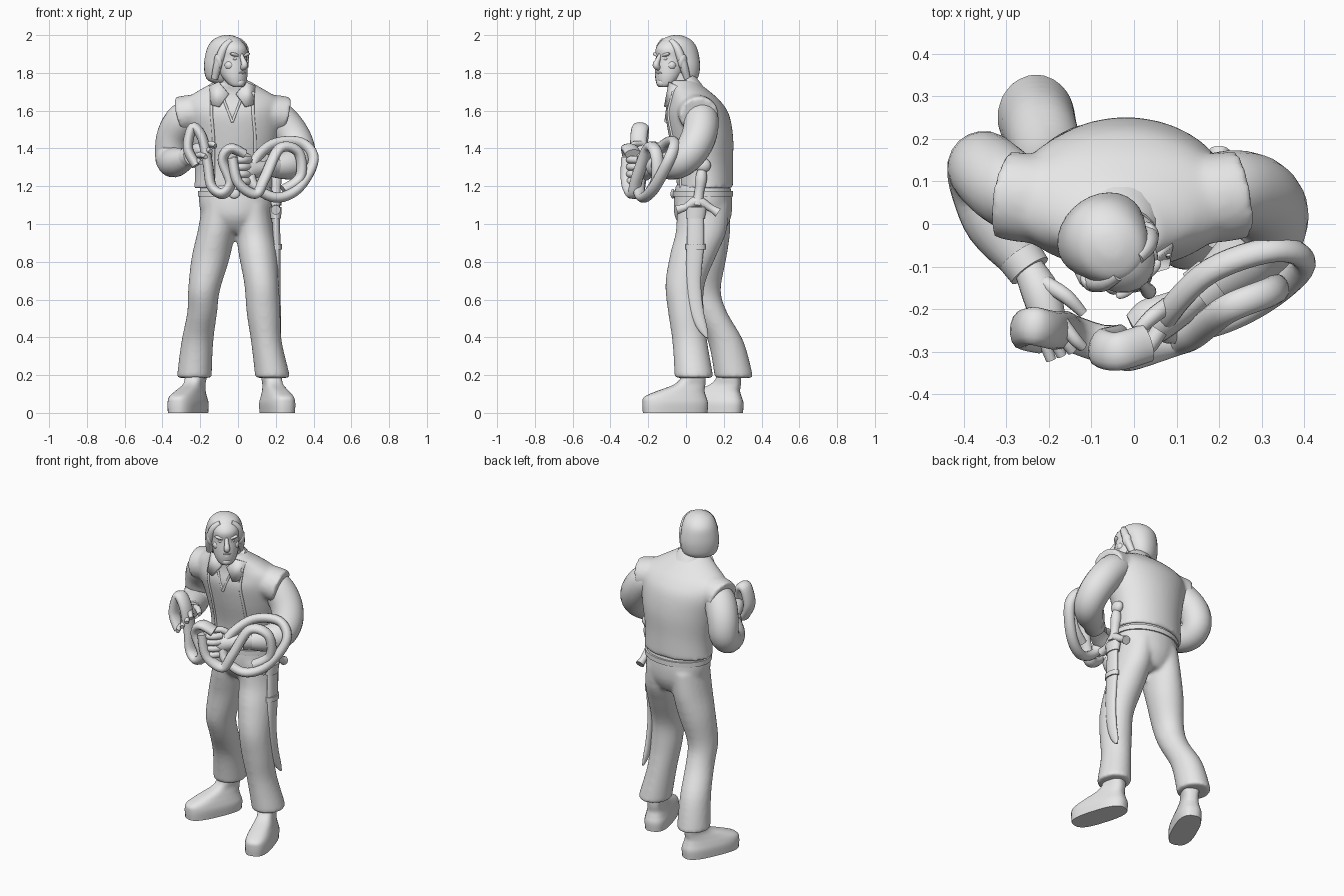
import bpy
import bmesh
from math import cos, sin, sqrt, tau, radians
from mathutils import Vector, Matrix

if "Cube" in bpy.data.objects:
    bpy.data.objects.remove(bpy.data.objects["Cube"], do_unlink=True)

clay = bpy.data.materials.new("plain_grey")
clay.use_nodes = True
grey = (0.8, 0.8, 0.8, 1)
clay.diffuse_color = grey
clay.node_tree.nodes["Principled BSDF"].inputs["Base Color"].default_value = grey


def finish(name, bm):
    """Turn a bmesh into a smooth shaded grey object."""
    bmesh.ops.recalc_face_normals(bm, faces=bm.faces)
    mesh = bpy.data.meshes.new(name)
    bm.to_mesh(mesh)
    bm.free()
    mesh.materials.append(clay)
    obj = bpy.data.objects.new(name, mesh)
    bpy.context.collection.objects.link(obj)
    bpy.ops.object.select_all(action="DESELECT")
    obj.select_set(True)
    bpy.context.view_layer.objects.active = obj
    bpy.ops.object.shade_smooth_by_angle(angle=radians(50))
    return obj


def fuse(parts, rounding):
    """Melt overlapping parts into one continuous skin."""
    bpy.ops.object.select_all(action="DESELECT")
    for part in parts:
        part.select_set(True)
    bpy.context.view_layer.objects.active = parts[0]
    bpy.ops.object.join()
    skin = parts[0].modifiers.new("skin", "REMESH")
    skin.mode, skin.voxel_size, skin.use_smooth_shade = "VOXEL", 0.01, True
    parts[0].modifiers.new("rounding", "SMOOTH").iterations = rounding


def resample(rows, steps, closed):
    """Catmull-Rom interpolation through rows of equal length."""
    count = len(rows)
    pick = (lambda i: rows[i % count]) if closed else (lambda i: rows[max(0, min(count - 1, i))])
    result = []
    for i in range(count if closed else count - 1):
        a, b, c, d = (pick(i + k) for k in (-1, 0, 1, 2))
        for s in range(steps):
            t = s / steps
            result.append([(2 * q + (r - p) * t + (2 * p - 5 * q + 4 * r - w) * t * t
                            + (3 * q - p - 3 * r + w) * t ** 3) / 2
                           for p, q, r, w in zip(a, b, c, d)])
    if not closed:
        result.append(list(rows[-1]))
    return result


def loft(name, rows, flat=False, closed=False, ref=(0, 1, 0), sides=20, steps=4,
         power=1.0, place=None):
    """Skin ellipses; rows are x, y, z, radius a, radius b in hundredths."""
    rows = [[v / 100 for v in r] for r in resample(rows, steps, closed)]
    centres = [Vector(r[:3]) for r in rows]
    bm, rings, b = bmesh.new(), [], Vector(ref)
    for i, r in enumerate(rows):
        after = centres[(i + 1) % len(rows)] if closed else centres[min(i + 1, len(rows) - 1)]
        before = centres[i - 1] if closed or i else centres[i]
        if flat:
            a, b = Vector((1, 0, 0)), Vector((0, 1, 0))
        else:
            t = (after - before).normalized()
            b = (b - t * b.dot(t)).normalized()
            a = b.cross(t)
        ring = []
        for k in range(sides):
            u = tau * (k + 0.5) / sides
            c, s = (abs(v) ** power * (1 if v > 0 else -1) for v in (cos(u), sin(u)))
            ring.append(bm.verts.new(centres[i] + a * c * r[3] + b * s * r[-1]))
        rings.append(ring)
    for low, high in list(zip(rings, rings[1:])) + ([(rings[-1], rings[0])] if closed else []):
        for k in range(sides):
            j = (k + 1) % sides
            bm.faces.new((low[k], low[j], high[j], high[k]))
    if not closed:
        bm.faces.new(rings[0])
        bm.faces.new(rings[-1])
    if place:
        bm.transform(place)
    return finish(name, bm)


def ball(name, centre, size, place=None, tilt=0):
    bm = bmesh.new()
    bmesh.ops.create_uvsphere(bm, u_segments=16, v_segments=10, radius=1)
    bm.transform(Matrix.Translation(Vector(centre) / 100) @ Matrix.Rotation(radians(tilt), 4, "Y")
                 @ Matrix.Diagonal(Vector(size) / 100).to_4x4())
    if place:
        bm.transform(place)
    return finish(name, bm)


def plate(name, points, thick):
    bm = bmesh.new()
    bm.faces.new([bm.verts.new(Vector(p) / 100) for p in points])
    mod = finish(name, bm).modifiers.new("thickness", "SOLIDIFY")
    mod.thickness, mod.offset = thick, 0


# Trousers, one continuous garment
hips = loft("trousers", [(-1, 10, 95, 7, 9), (-1, 9.5, 98, 13, 12), (-1, 9, 104, 18, 15),
                         (-1, 9, 112, 19.8, 15.5), (-1, 9, 121, 19, 14.5)], flat=True, sides=28)
right_leg = loft("right_leg", [(-23, 25, 18.5, 9.2, 10.2), (-23, 25, 21, 9.2, 10.2), (-21.5, 21, 38, 8.5, 9.5),
                               (-19, 13, 53, 8, 9), (-18, 9, 65, 8.5, 9.5), (-14.5, 10, 82, 10.2, 11.5),
                               (-11.5, 10, 96, 10, 13.5), (-9.5, 9.5, 110, 9.5, 14)], flat=True)
left_leg = loft("left_leg", [(18, 4, 18.5, 9.2, 10.2), (18, 4, 21, 9.2, 10.2), (15, 2, 38, 8.2, 9.3),
                             (13.5, 0, 53, 9, 9.5), (12.5, -0.5, 68, 9.2, 10.5), (10.5, 4, 84, 10.2, 12.5),
                             (9, 8, 96, 10, 13.5), (7.5, 9, 110, 9.5, 14)], flat=True)
fuse([hips, right_leg, left_leg], 14)

# Boots, toes turned outwards
boot = [(0, -6, 0, 7.2, 17.5), (0, -6, 5, 7.4, 17.8), (0, -6, 8.5, 6.6, 16.8), (0, -3, 11.5, 5.6, 13),
        (0, 2, 15, 4.7, 8.4), (0, 4, 19, 5, 6.5), (0, 4, 26, 5, 6.5)]
for side, spot, turn in (("right", (-0.24, 0.19, 0), -24), ("left", (0.19, 0, 0), 17)):
    loft(side + "_boot", boot, flat=True, power=0.72, sides=28,
         place=Matrix.Translation(spot) @ Matrix.Rotation(radians(turn), 4, "Z"))

# Vest, with its shoulders melted in and raised front edges
body = [(-2, 10, 119, 21.5, 15), (-2, 10, 122, 21, 15), (-2, 9.5, 132, 21.2, 15.4),
        (-2, 8, 146, 24, 17), (-3, 6, 158, 26.5, 16.8), (-3, 4.5, 165, 26, 13.8),
        (-3, 2, 170, 19, 10.8), (-3, -1, 174, 12, 8.7), (-3, -2, 176, 9, 7.5)]
vest = loft("vest", body, flat=True, sides=40)
right_cap = loft("right_cap", [(-16, 5, 161, 8, 10), (-25, 6, 159, 9.5, 10.5), (-31, 7, 157.5, 10, 10.5)])
left_cap = loft("left_cap", [(10, 5, 161, 8, 10), (19, 6, 159, 9.5, 10.5), (25.5, 7, 157.5, 10, 10.5)])
fuse([vest, right_cap, left_cap], 12)
for s in (-1, 1):
    loft("vest_edge", [(x + 11 * s, y - b * sqrt(1 - (11 / a) ** 2), z, 0.8)
                       for x, y, z, a, b in body[:-2]], sides=8)
loft("belt", [(-1, 9, 114.5, 20.4, 16), (-1, 9, 117.5, 20.4, 16)], flat=True, sides=32)
ball("belt_buckle", (-2, -7, 116), (3, 1.2, 2.5))

# Shirt sleeves
loft("right_sleeve", [(-22, 6, 158, 9), (-29, 8, 155, 9.3), (-34, 12, 147, 9), (-35.5, 13, 138, 8.5),
                      (-35, 8, 133, 8), (-32, 0, 133, 7.5), (-26, -9, 135, 5)])
loft("left_sleeve", [(15, 6, 158, 9), (22, 8, 155, 9.3), (28.5, 7, 147, 9.3), (32, 3, 139, 9),
                     (31, -3, 133, 8.5), (25, -9, 131, 7.5), (17, -15, 130, 5)])
loft("right_cuff", [(-27, -7.5, 135, 5.5), (-24.5, -11, 136, 5.2)])
loft("left_cuff", [(19, -13.5, 131, 6.2), (15, -16.5, 131, 6)])

# Hands
loft("right_palm", [(-25, -10, 136, 3.5), (-22, -16, 138, 4.5), (-20, -22, 139, 4), (-18, -25, 139, 2.5)])
loft("left_palm", [(16, -16, 130, 3.5), (10, -20, 129, 4.5), (4, -23, 128, 5.5), (0, -25, 128, 4)])
for i in range(4):
    x, z = -12 - 2.5 * i, 142.5 - 3 * i
    loft("right_finger", [(x - 5, -23, z, 1.6), (x - 2, -27, z, 1.5), (x, -29 - i, z - 1, 1.2)], sides=10)
    z = 134 - 3.8 * i
    loft("left_finger", [(6, -25, z, 2), (3, -29, z, 2), (-1, -29.5, z, 2), (-3, -26, z, 1.5)], sides=10)
loft("right_thumb", [(-21, -14, 140, 2), (-16, -17, 142, 1.8), (-12, -21, 141, 1.2)], sides=10)
loft("left_thumb", [(8, -19, 133, 2), (4, -22, 136, 1.9), (0, -26, 136, 1.3)], sides=10)


# Thick strap wound around both hands
def strap(name, points, closed, wide):
    loft(name, [p + (2.7, wide) for p in points], closed=closed, steps=6, sides=14)


strap("hanging_strap", [(-22, -26, 131), (-26.5, -25, 140), (-24, -24, 151), (-19, -25, 146),
                        (-16, -25, 132), (-14, -26, 120), (-8, -28, 116), (-4, -28, 122),
                        (-8, -29, 134), (-4, -30, 140), (3, -28, 137)], False, 4.5)
strap("outer_coil", [(8, -21, 132), (8, -25, 121), (20, -23, 114), (32, -17, 119),
                     (40, -9, 134), (33, -6, 143), (18, -11, 142)], True, 3.2)
strap("inner_coil", [(-3, -31, 135), (0, -31, 122), (9, -28, 116), (14, -26, 124),
                     (22, -20, 140), (32, -16, 138), (33, -15, 125), (24, -18, 118)], False, 3.4)

# Neck and shirt collar
loft("neck", [(-3, 2, 164, 8), (-4, -2, 172, 7), (-4, -4, 180, 6.5)])
loft("collar_band", [(-3, 1, 169, 10.5, 9), (-3, -1, 172.5, 9.6, 8.4), (-3, -2.5, 175, 8.4, 7.6)])
for s in (-1, 1):
    plate("collar_wing", [(-3 + x * s, y, z) for x, y, z in
                          ((2, -9.5, 169), (7, -8.5, 175), (12, -4.5, 173), (11, -9.8, 163), (7, -11, 162))], 0.015)
    loft("neckline_edge", [(-3 + 5 * s, -9.2, 167, 0.7), (-3, -10.8, 154, 0.7)], sides=8)

# Head, turned to its left
turned = Matrix.Translation((-0.05, -0.058, 0)) @ Matrix.Rotation(radians(40), 4, "Z")
loft("face", [(0, -8, 172.5, 2.8, 2), (0, -7, 174, 4.8, 4), (0, -5, 178, 6.8, 6.7), (0, -3, 183, 7.8, 8.6),
              (0, -2, 188, 8, 9), (0, -1.5, 193, 8.2, 9.7), (0, 0, 197, 6, 7.8), (0, 0, 199, 2, 3)],
     flat=True, place=turned)
loft("hair", [(0, 4, 174.5, 6, 4), (0, 5, 177, 9.5, 7), (0, 4.5, 183, 11, 8.8), (0, 3.5, 189, 10.6, 9.6),
              (0, 2, 194, 9.4, 10), (0, 1, 197.5, 7.2, 8), (0, 1, 199.5, 3.5, 4), (0, 1, 200, 1, 1)],
     flat=True, sides=28, place=turned)
loft("nose", [(0, -10, 190, 1), (0, -11.8, 187, 1.3), (0, -13.2, 184, 1.8), (0, -11, 182.5, 1.4)],
     sides=12, place=turned)
ball("chin", (0, -9.6, 174.8), (2.8, 2.2, 2.4), turned)
ball("upper_lip", (0, -10.8, 180), (2.8, 1.2, 0.7), turned)
ball("lower_lip", (0, -10.6, 178.6), (2.3, 1.2, 0.8), turned)
for s in (-1, 1):
    ball("brow", (3.4 * s, -9.4, 189.5), (3.4, 1.6, 1), turned, -14 * s)
    ball("eye", (3.2 * s, -9.4, 187.4), (1.5, 1, 0.8), turned)
    ball("cheekbone", (5 * s, -6.6, 184), (2.6, 2.6, 2.6), turned)
    ball("ear", (9.3 * s, -2.5, 186), (1.6, 2.6, 4), turned, 12 * s)
    loft("hair_lock", [(3 * s, -5.5, 197, 1.5), (7 * s, -4.5, 193, 2.2), (8.8 * s, -2, 185, 2.4),
                       (8.8 * s, 1, 177, 1.8)], sides=12, place=turned)

# Sheathed sword at the left hip
loft("scabbard", [(20, 5, 106, 2, 4.2), (20.5, 5, 90, 2, 4.6), (20.5, 4, 70, 1.9, 4),
                  (21, 5.5, 55, 1.7, 3.7), (21.5, 8.5, 45, 1.4, 2.8), (22, 11, 40, 0.5, 0.8)], flat=True)
loft("scabbard_band", [(20.5, 5, 86.5, 2.8, 5.3), (20.5, 5, 89.5, 2.8, 5.3)], flat=True)
loft("scabbard_mouth", [(20, 5, 103, 2.8, 5), (20, 5.5, 109, 3.2, 5.6)], flat=True)
loft("sword_guard", [(20, -5, 107.5, 2.6), (20, 0, 109, 2), (20, 6, 112, 3), (20, 13, 108.5, 2),
                     (20, 17, 106, 2.6)], ref=(0, 0, 1), sides=12)
loft("sword_grip", [(20, 6, 110, 3.2), (20, 7, 117, 2.6), (20, 8, 124, 3.2), (20, 8.5, 129, 2.2)], sides=12)
ball("sword_pommel", (20, 9, 131), (3, 4.2, 3.8))
